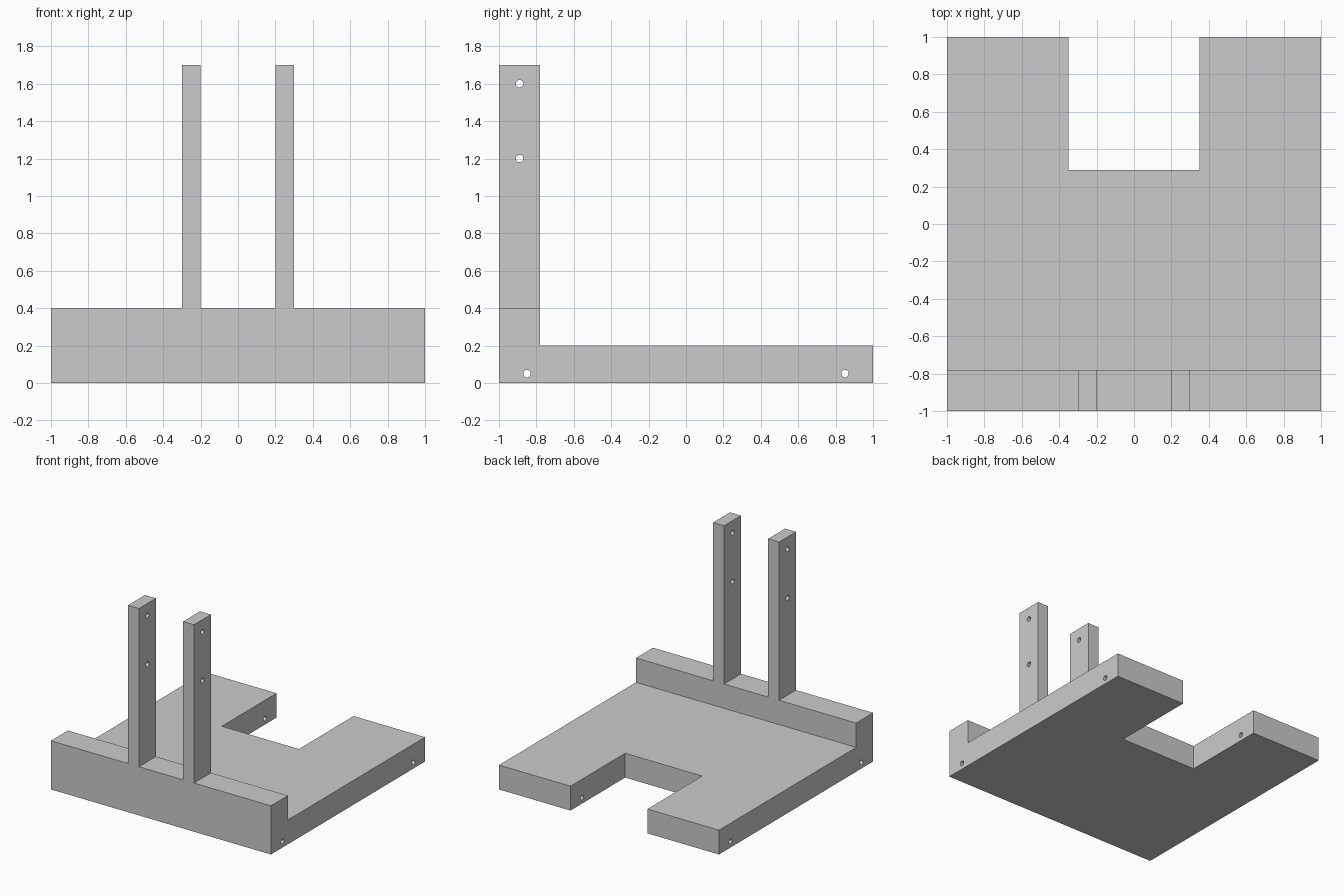
import bpy, bmesh, math
from mathutils import Matrix, Vector

if "Cube" in bpy.data.objects:
    bpy.data.objects.remove(bpy.data.objects["Cube"])


def extrude_profile(name, points, direction):
    """Closed prism from a flat outline."""
    bm = bmesh.new()
    face = bm.faces.new([bm.verts.new(p) for p in points])
    new = bmesh.ops.extrude_face_region(bm, geom=[face], use_keep_orig=True)["geom"]
    verts = [g for g in new if isinstance(g, bmesh.types.BMVert)]
    bmesh.ops.translate(bm, verts=verts, vec=Vector(direction))
    bmesh.ops.recalc_face_normals(bm, faces=bm.faces)
    return make_object(name, bm)


def make_object(name, bm):
    mesh = bpy.data.meshes.new(name)
    bm.to_mesh(mesh)
    bm.free()
    obj = bpy.data.objects.new(name, mesh)
    bpy.context.collection.objects.link(obj)
    return obj


def boolean(target, other, operation):
    mod = target.modifiers.new(operation.lower(), "BOOLEAN")
    mod.operation = operation
    mod.solver = "EXACT"
    mod.object = other
    bpy.context.view_layer.objects.active = target
    bpy.ops.object.modifier_apply(modifier=mod.name)
    bpy.data.objects.remove(other)


# Front rail with its two uprights, drawn as a front outline
half = [(0.2, 0.4), (0.2, 1.7), (0.3, 1.7), (0.3, 0.4), (1, 0.4), (1, 0)]
outline = half + [(-x, z) for x, z in reversed(half)]
bracket = extrude_profile("base_with_uprights", [(x, -1, z) for x, z in outline], (0, 0.22, 0))

# Notched base plate, drawn as a top outline
half = [(0.35, 0.29), (0.35, 1), (1, 1), (1, -0.9)]
outline = half + [(-x, y) for x, y in reversed(half)]
plate = extrude_profile("base_plate", [(x, y, 0) for x, y in outline], (0, 0, 0.2))
boolean(bracket, plate, "UNION")

# Sideways bolt holes: two through the uprights, two through the base
bm = bmesh.new()
for y, z, length in [(-0.89, 1.6, 0.8), (-0.89, 1.2, 0.8), (-0.85, 0.05, 2.2), (0.85, 0.05, 2.2)]:
    bmesh.ops.create_cone(
        bm, cap_ends=True, segments=24, radius1=0.02, radius2=0.02, depth=length,
        matrix=Matrix.Translation((0, y, z)) @ Matrix.Rotation(math.pi / 2, 4, "Y"))
boolean(bracket, make_object("hole_cutter", bm), "DIFFERENCE")

# Smooth hole walls, sharp block edges
bracket.select_set(True)
bpy.ops.object.shade_smooth_by_angle(angle=math.radians(30))
